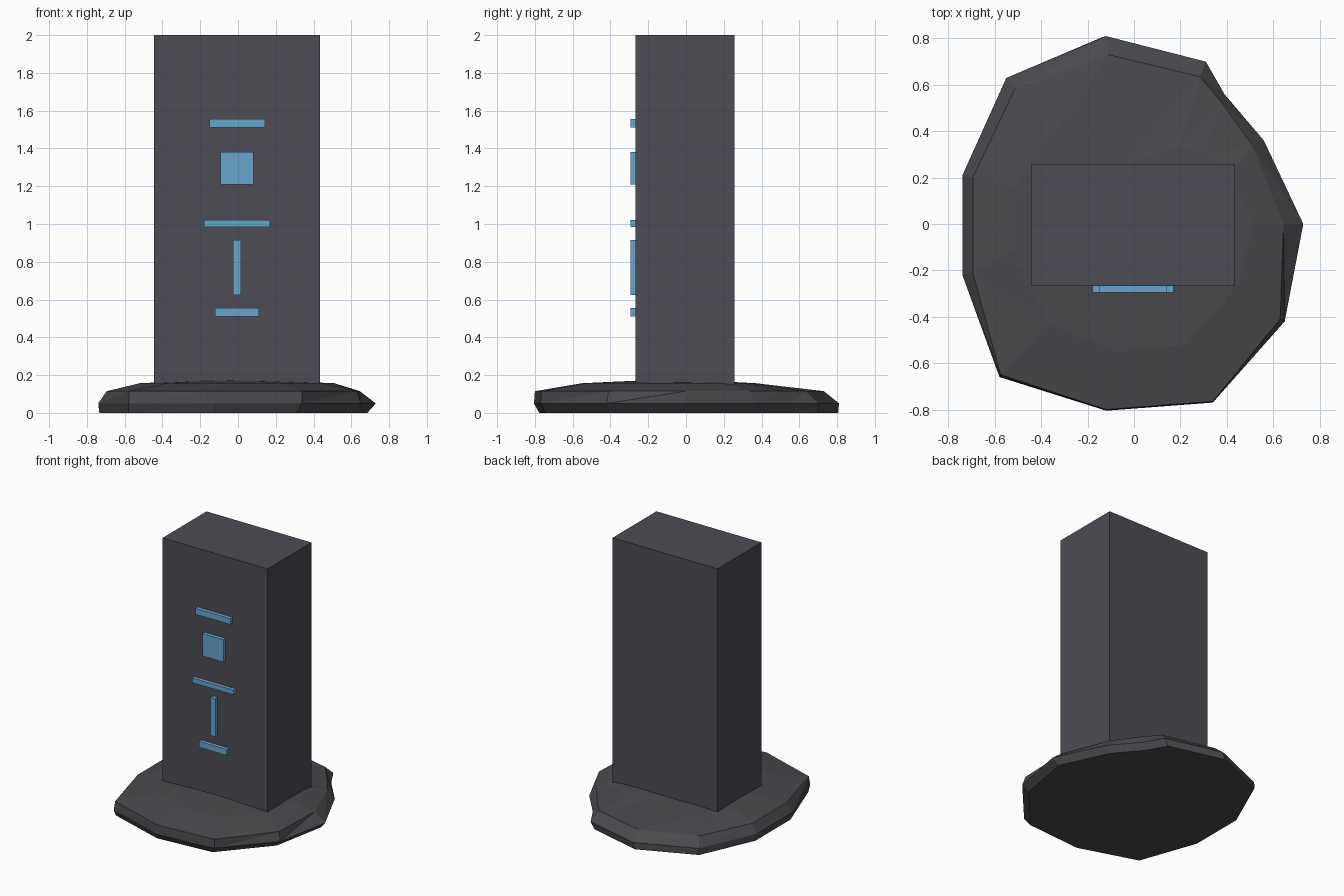
import bpy, bmesh

if "Cube" in bpy.data.objects:
    bpy.data.objects.remove(bpy.data.objects["Cube"])


def material(name, rgb):
    m = bpy.data.materials.new(name)
    m.diffuse_color = (*rgb, 1)
    m.use_nodes = True
    m.node_tree.nodes["Principled BSDF"].inputs["Base Color"].default_value = m.diffuse_color
    return m


stone = material("dark slate", (0.072, 0.072, 0.088))
rock = material("dark grey rock", (0.068, 0.068, 0.076))
glow = material("pale blue", (0.135, 0.38, 0.60))


def finish(name, bm, mat):
    bmesh.ops.recalc_face_normals(bm, faces=bm.faces)
    me = bpy.data.meshes.new(name)
    bm.to_mesh(me)
    bm.free()
    me.materials.append(mat)
    ob = bpy.data.objects.new(name, me)
    bpy.context.collection.objects.link(ob)
    return ob


def box(name, lo, hi, mat):
    bm = bmesh.new()
    bmesh.ops.create_cube(bm, size=1)
    for v in bm.verts:
        v.co = [(a + b) / 2 + c * (b - a) for a, b, c in zip(lo, hi, v.co)]
    return finish(name, bm, mat)


# Standing slab
box("slab", (-0.445, -0.267, 0.08), (0.435, 0.258, 2.0), stone)

# Raised marks on the front: half width, bottom, top
marks = {
    "top_bar": (0.147, 1.51, 1.555),
    "square_mark": (0.088, 1.21, 1.38),
    "middle_bar": (0.175, 0.985, 1.02),
    "upright_bar": (0.021, 0.625, 0.915),
    "bottom_bar": (0.117, 0.51, 0.555),
}
for name, (w, z0, z1) in marks.items():
    box(name, (-0.005 - w, -0.295, z0), (-0.005 + w, -0.26, z1), glow)

# Irregular rock base: rim, shoulder and crown outlines, counterclockwise from +x
rim = [(0.73, 0), (0.56, 0.36), (0.39, 0.56), (0.31, 0.70), (-0.12, 0.81), (-0.55, 0.63),
       (-0.74, 0.21), (-0.74, -0.22), (-0.58, -0.66), (-0.12, -0.805), (0.34, -0.77), (0.65, -0.42)]
shoulder = [(0.645, 0), (0.51, 0.34), (0.38, 0.52), (0.285, 0.635), (-0.11, 0.73), (-0.515, 0.58),
            (-0.695, 0.20), (-0.695, -0.21), (-0.575, -0.65), (-0.12, -0.80), (0.34, -0.765), (0.63, -0.41)]
crown = [(0.51, 0), (0.42, 0.22), (0.30, 0.30), (0.20, 0.34), (-0.04, 0.26), (-0.36, 0.37),
         (-0.52, 0.15), (-0.52, -0.12), (-0.37, -0.43), (-0.07, -0.55), (0.23, -0.52), (0.45, -0.26)]
bottom = [(x * 0.965 - 0.02, y * 0.98 + 0.012) for x, y in rim]

bm = bmesh.new()
rings = [[bm.verts.new((x, y, z)) for x, y in pts]
         for pts, z in ((bottom, 0), (rim, 0.05), (shoulder, 0.115), (crown, 0.157))]
n = len(rim)
for a, b in zip(rings, rings[1:]):
    for i in range(n):
        j = (i + 1) % n
        bm.faces.new((a[i], a[j], b[j]))
        bm.faces.new((a[i], b[j], b[i]))
bm.faces.new(rings[0][::-1])
peak = bm.verts.new((-0.04, -0.06, 0.18))
for i in range(n):
    bm.faces.new((rings[-1][i], rings[-1][(i + 1) % n], peak))
finish("rock_base", bm, rock)
